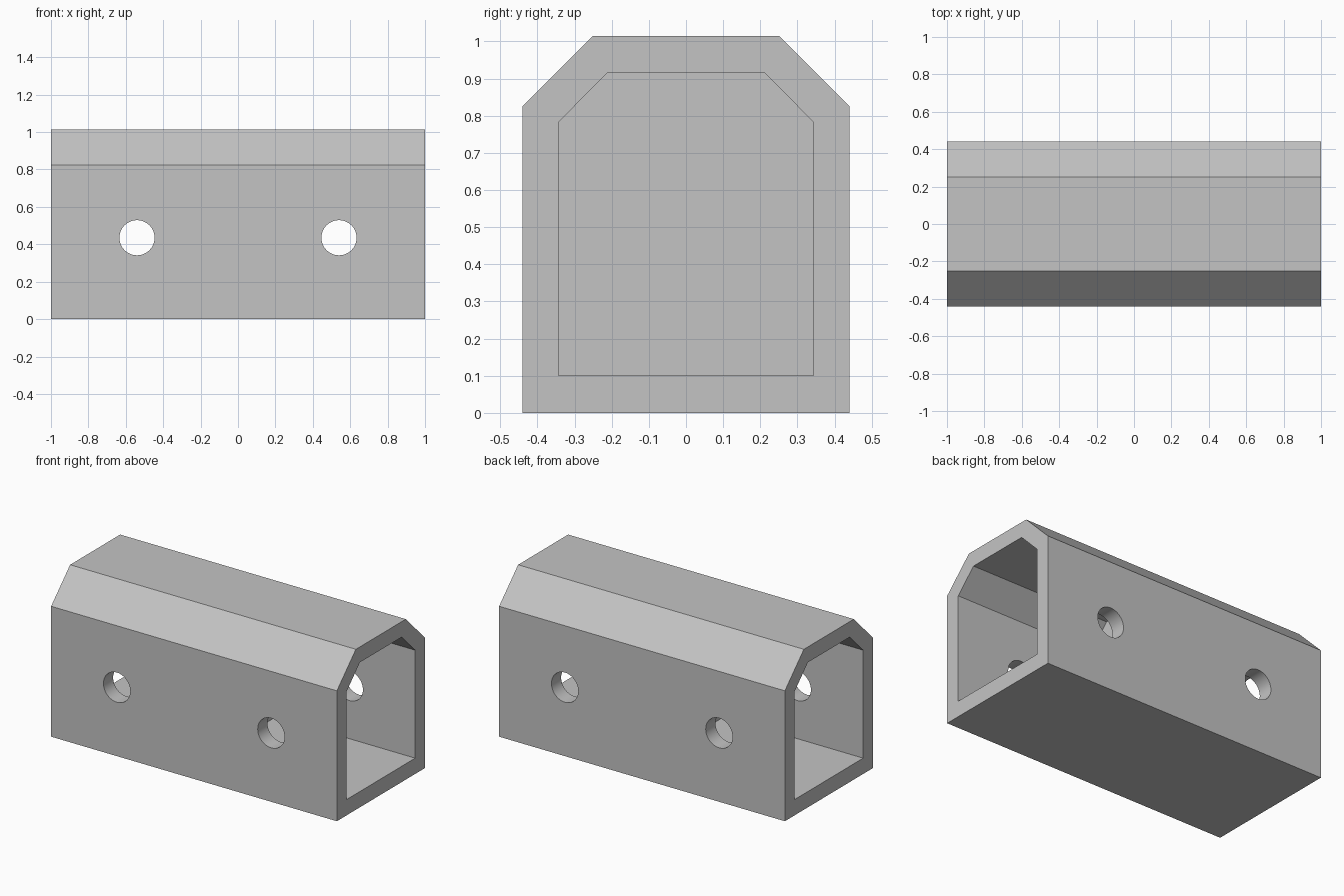
import bpy
import math

default_cube = bpy.data.objects.get("Cube")
if default_cube:
    bpy.data.objects.remove(default_cube, do_unlink=True)

# Material
grey = bpy.data.materials.new("light_grey")
grey.use_nodes = True
colour = (0.55, 0.55, 0.55, 1)
grey.diffuse_color = colour
grey.node_tree.nodes["Principled BSDF"].inputs["Base Color"].default_value = colour


def prism(name, half_section, x0, x1):
    """Extrude a section, mirrored in y, along x."""
    ring = half_section + [(-y, z) for y, z in reversed(half_section)]
    n = len(ring)
    verts = [(x, y, z) for x in (x0, x1) for y, z in ring]
    faces = [tuple(reversed(range(n))), tuple(range(n, 2 * n))]
    faces += [(i, (i + 1) % n, (i + 1) % n + n, i + n) for i in range(n)]
    mesh = bpy.data.meshes.new(name)
    mesh.from_pydata(verts, [], faces)
    mesh.materials.append(grey)
    obj = bpy.data.objects.new(name, mesh)
    bpy.context.collection.objects.link(obj)
    return obj


# Chamfered outer block
body = prism("tube_body", [(0.44, 0), (0.44, 0.825), (0.25, 1.015)], -1, 1)

# Cavities from both ends, leaving a thin partition in the middle
cavity = [(0.343, 0.1), (0.343, 0.783), (0.21, 0.917)]
cutters = []
for side, (x0, x1) in {"left": (0.025, 1.1), "right": (-1.1, -0.025)}.items():
    cutters.append(prism(side + "_cavity_cutter", cavity, x0, x1))

# Round holes through the front and back walls
for side, x in (("left", 0.54), ("right", -0.54)):
    bpy.ops.mesh.primitive_cylinder_add(
        vertices=48, radius=0.094, depth=1.2,
        location=(x, 0, 0.435), rotation=(math.pi / 2, 0, 0))
    hole = bpy.context.object
    hole.name = side + "_hole_cutter"
    hole.data.materials.append(grey)
    cutters.append(hole)

# Cut and tidy up
bpy.ops.object.select_all(action="DESELECT")
body.select_set(True)
bpy.context.view_layer.objects.active = body
for cutter in cutters:
    cut = body.modifiers.new(cutter.name, "BOOLEAN")
    cut.operation = "DIFFERENCE"
    cut.solver = "EXACT"
    cut.object = cutter
    bpy.ops.object.modifier_apply(modifier=cut.name)
for cutter in cutters:
    bpy.data.objects.remove(cutter, do_unlink=True)
bpy.ops.object.shade_smooth_by_angle(angle=math.radians(30))
